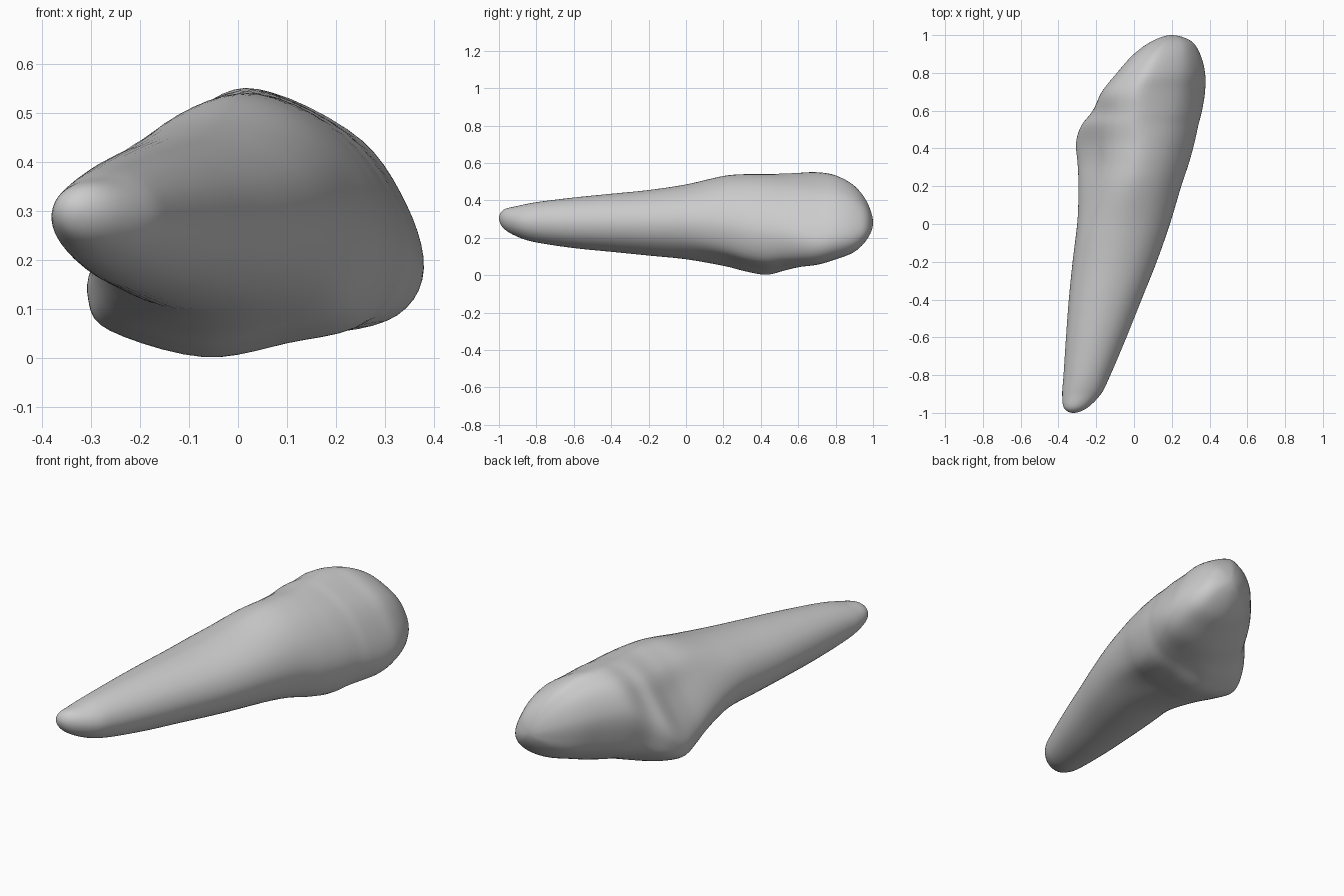
import bpy
import bmesh
import math

cube = bpy.data.objects.get("Cube")
if cube:
    bpy.data.objects.remove(cube, do_unlink=True)

# Length stations from root tip to biting edge: y, x min, x max, z min, z max
stations = [
    (-1.0, -.32, -.32, .305, .305),
    (-.975, -.37, -.25, .25, .35),
    (-.9, -.38, -.175, .205, .37),
    (-.8, -.373, -.125, .175, .39),
    (-.6, -.36, -.04, .145, .415),
    (-.4, -.345, .04, .125, .435),
    (-.2, -.325, .12, .105, .455),
    (0, -.302, .19, .085, .485),
    (.2, -.297, .25, .05, .53),
    (.32, -.298, .29, .02, .54),
    (.43, -.305, .32, .002, .54),
    (.52, -.28, .34, .02, .543),
    (.6, -.22, .36, .038, .546),
    (.7, -.17, .376, .055, .547),
    (.8, -.09, .376, .085, .53),
    (.9, 0, .35, .125, .475),
    (.97, .1, .3, .195, .385),
    (1.0, .2, .2, .28, .28),
]

# Unit cross-sections: round root, crown at its heel, crown near the biting edge
root = [(math.cos(i * math.tau / 12), math.sin(i * math.tau / 12)) for i in range(12)]
heel = [(1, -.2), (.87, .35), (.52, .8), (.04, 1), (-.41, .76), (-.66, .31),
        (-.95, -.25), (-1, -.56), (-.86, -.8), (-.25, -1), (.29, -.89), (.8, -.72)]
blade = [(1, -.52), (.86, .02), (.48, .6), (-.22, 1), (-.6, .9), (-.86, .65),
         (-1, .25), (-.93, -.2), (-.72, -.62), (-.2, -.93), (.35, -1), (.82, -.87)]


def spline(a, b, c, d, t):
    """Smooth curve through b and c, for tuples of any length."""
    return tuple(
        q + .5 * t * (r - p + t * (2 * p - 5 * q + 4 * r - s + t * (3 * (q - r) + s - p)))
        for p, q, r, s in zip(a, b, c, d))


def mix(first, second, t):
    t = min(max(t, 0), 1)
    t = t * t * (3 - 2 * t)
    return [tuple(p + (q - p) * t for p, q in zip(a, b)) for a, b in zip(first, second)]


def mirrored(row):
    y, left, right, low, high = row
    return (y, right, left, high, low)


def section(row, steps=5):
    """Closed ring of points fitted to the extents of one station."""
    y, left, right, low, high = row
    shape = mix(mix(root, heel, (y + .1) / .5), blade, (y - .4) / .35)
    n = len(shape)
    ring = [spline(*(shape[(i + k) % n] for k in (-1, 0, 1, 2)), s / steps)
            for i in range(n) for s in range(steps)]
    return [((left + right + u * (right - left)) / 2, y,
             (low + high + w * (high - low)) / 2) for u, w in ring]


# Loft the tooth through all stations, rounding both ends
path = [mirrored(stations[1])] + stations + [mirrored(stations[-2])]
steps = 6
rows = [spline(*path[i:i + 4], s / steps)
        for i in range(len(stations) - 1) for s in range(steps)][1:]

bm = bmesh.new()
rings = [[bm.verts.new(p) for p in section(row)] for row in rows]
count = len(rings[0])
for a, b in zip(rings, rings[1:]):
    for i in range(count):
        j = (i + 1) % count
        bm.faces.new((a[i], a[j], b[j], b[i]))
for row, ring in ((stations[0], rings[0]), (stations[-1], rings[-1])):
    pole = bm.verts.new((row[1], row[0], row[3]))
    for i in range(count):
        bm.faces.new((ring[i], ring[(i + 1) % count], pole))
bmesh.ops.recalc_face_normals(bm, faces=bm.faces)
for face in bm.faces:
    face.smooth = True

mesh = bpy.data.meshes.new("tooth")
bm.to_mesh(mesh)
bm.free()
tooth = bpy.data.objects.new("tooth", mesh)
bpy.context.collection.objects.link(tooth)

# Plain light grey surface
grey = bpy.data.materials.new("light_grey")
grey.use_nodes = True
grey.diffuse_color = (.6, .6, .6, 1)
grey.node_tree.nodes["Principled BSDF"].inputs["Base Color"].default_value = (.6, .6, .6, 1)
mesh.materials.append(grey)
